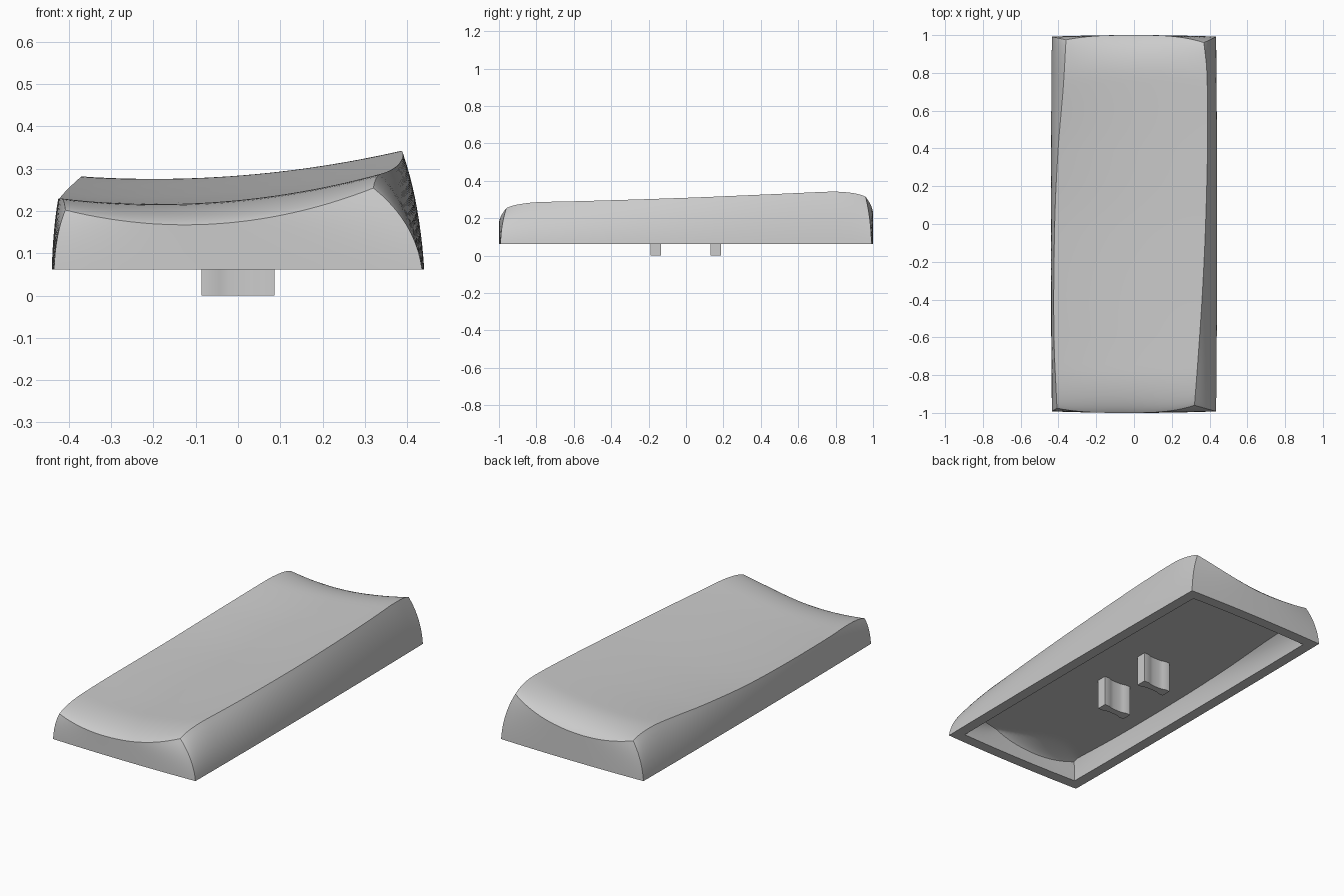
import bpy, bmesh, math
from mathutils import Vector

cube = bpy.data.objects.get("Cube")
if cube:
    bpy.data.objects.remove(cube)

mat = bpy.data.materials.new("light_grey")
mat.use_nodes = True
grey = (0.6, 0.6, 0.6, 1)
mat.diffuse_color = grey
mat.node_tree.nodes["Principled BSDF"].inputs["Base Color"].default_value = grey

BASE, HALF_X, CEILING = 0.062, 0.44, 0.17
NU, NV, NW = 28, 56, 10          # across, along, up the walls


def curve(points, y):
    """Smooth interpolation through (position, value) pairs."""
    for i in range(len(points) - 1):
        if y <= points[i + 1][0] or i == len(points) - 2:
            break
    p = [points[max(0, min(len(points) - 1, i + k))] for k in (-1, 0, 1, 2)]
    (a, pa), (b, pb) = p[1], p[2]
    m0 = (pb - p[0][1]) / (b - p[0][0])
    m1 = (p[3][1] - pa) / (p[3][0] - a)
    t, h = (y - a) / (b - a), b - a
    return ((2*t**3 - 3*t*t + 1) * pa + (t**3 - 2*t*t + t) * h * m0
            + (3*t*t - 2*t**3) * pb + (t**3 - t*t) * h * m1)


# Edges of the dished top along the length: sideways position and height
LOW_X = [(-1, -.408), (-.6, -.424), (0, -.42), (.4, -.402), (.75, -.374), (1, -.36)]
LOW_Z = [(-1, .232), (-.6, .228), (0, .232), (.4, .252), (.75, .278), (1, .291)]
HIGH_X = [(-1, .32), (-.8, .335), (-.4, .361), (0, .379), (.5, .39), (.85, .385), (1, .37)]
HIGH_Z = [(-1, .284), (-.6, .291), (0, .309), (.4, .325), (.8, .342), (1, .348)]


def top_point(u, v):
    """Dished top that rolls down at both ends; u across 0..1, v along -1..1."""
    s = 2 * u - 1
    y = v * (1 - (.04 if s > 0 else .025) * abs(s) ** 3)
    low, high = curve(LOW_X, v), curve(HIGH_X, v)
    z_low, z_high = curve(LOW_Z, v), curve(HIGH_Z, v)
    z = z_low + (z_high - z_low) * u - (.032 - .006 * v) * (1 - s * s)
    t = max(0, (abs(v) - .78) / .22)
    roll = (1 - math.sqrt(1 - (.93 * t) ** 2)) / .632
    edge, middle = (.03, .05) if v < 0 else (.033, .072)
    z -= roll * (edge + (middle - edge) * (1 - s * s))
    return Vector((low + (high - low) * u, y, z))


def inner_point(u, v):
    """Flat ceiling of the hollow underside, dipping with the top at the ends."""
    p = top_point(u, v)
    return Vector((p.x * .87, p.y * .935, min(p.z - .042, CEILING)))


def base_point(u, v, inset):
    """Slightly bowed rectangular bottom outline."""
    s = 2 * u - 1
    return Vector((s * (HALF_X - inset) * (1 - .012 * v * v),
                   v * (1 - inset) * (1 - .008 * s * s), BASE))


def perimeter():
    """Grid indices once round the top patch."""
    return ([(i, 0) for i in range(NU)] + [(NU, j) for j in range(NV)]
            + [(i, NV) for i in range(NU, 0, -1)] + [(0, j) for j in range(NV, 0, -1)])


def uv(i, j):
    return i / NU, math.sin(math.pi / 2 * (2 * j / NV - 1))


def add_skin(bm, surface, inset, bulge):
    """Patch with walls running down to the bottom outline; returns that loop."""
    grid = [[bm.verts.new(surface(*uv(i, j))) for j in range(NV + 1)] for i in range(NU + 1)]
    for i in range(NU):
        for j in range(NV):
            bm.faces.new((grid[i][j], grid[i + 1][j], grid[i + 1][j + 1], grid[i][j + 1]))
    ring = perimeter()
    above = [grid[i][j] for i, j in ring]
    start = [w.co.copy() for w in above]
    for k in range(1, NW + 1):
        t = k / NW
        row = []
        for (i, j), a in zip(ring, start):
            b = base_point(*uv(i, j), inset)
            mid = (a + b) / 2
            c = mid.lerp(Vector((b.x, b.y, mid.z + .02)), bulge)
            row.append(bm.verts.new(a * (1 - t) ** 2 + c * 2 * t * (1 - t) + b * t * t))
        bridge(bm, above, row)
        above = row
    return above


def bridge(bm, a, b):
    n = len(a)
    for k in range(n):
        m = (k + 1) % n
        bm.faces.new((a[k], b[k], b[m], a[m]))


def finish(bm, name):
    bmesh.ops.recalc_face_normals(bm, faces=bm.faces)
    mesh = bpy.data.meshes.new(name)
    bm.to_mesh(mesh)
    bm.free()
    mesh.materials.append(mat)
    ob = bpy.data.objects.new(name, mesh)
    bpy.context.collection.objects.link(ob)
    bpy.ops.object.select_all(action='DESELECT')
    ob.select_set(True)
    bpy.context.view_layer.objects.active = ob
    bpy.ops.object.shade_smooth_by_angle(angle=math.radians(28))


# Hollow cap shell: outer skin, inner skin and the flat rim between them
bm = bmesh.new()
outer = add_skin(bm, top_point, 0, .75)
inner = add_skin(bm, inner_point, .06, .5)
bridge(bm, outer, inner)
finish(bm, "cap_shell")

# Two waisted prongs under the cap
side = [(-.086, .028), (-.055, .028), (-.042, .022), (-.02, .019)]
half = side + [(-x, y) for x, y in reversed(side)]
outline = half + [(x, -y) for x, y in reversed(half)]
for name, y0 in (("front_prong", -.162), ("back_prong", .16)):
    bm = bmesh.new()
    face = bm.faces.new([bm.verts.new((x, y0 + y, 0)) for x, y in outline])
    made = bmesh.ops.extrude_face_region(bm, geom=[face])["geom"]
    bmesh.ops.translate(bm, vec=(0, 0, CEILING),
                        verts=[g for g in made if isinstance(g, bmesh.types.BMVert)])
    bmesh.ops.delete(bm, geom=[f for f in bm.faces if f.calc_center_median().z > .16],
                     context='FACES_ONLY')
    finish(bm, name)
